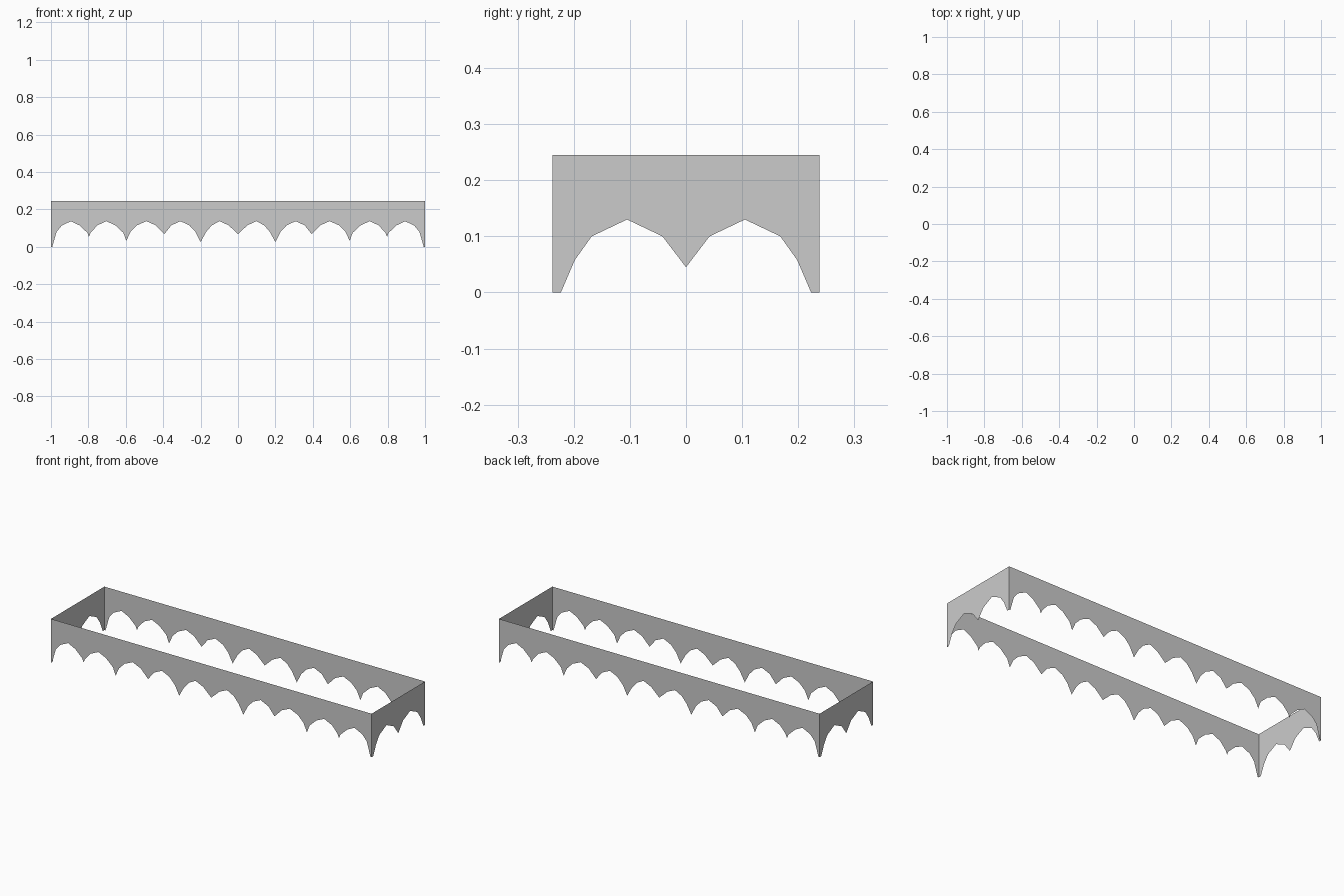
import bpy
import bmesh

if "Cube" in bpy.data.objects:
    bpy.data.objects.remove(bpy.data.objects["Cube"])

TOP, HALF_X, HALF_Y = 0.245, 1.0, 0.238

# Left half of each scalloped lower edge: (distance along wall, height)
LONG_EDGE = [(-1, 0), (-.993, 0), (-.97, .08), (-.943, .113), (-.893, .137), (-.848, .115),
             (-.805, .075), (-.797, .053), (-.788, .075), (-.752, .115), (-.704, .137),
             (-.656, .115), (-.613, .075), (-.597, .032), (-.575, .08), (-.54, .115),
             (-.49, .137), (-.44, .115), (-.394, .068), (-.356, .115), (-.308, .137),
             (-.26, .115), (-.228, .08), (-.2, .026), (-.17, .08), (-.14, .115),
             (-.098, .137), (-.05, .115), (0, .068)]
END_EDGE = [(-.238, 0), (-.223, 0), (-.198, .058), (-.168, .1), (-.105, .13),
            (-.042, .1), (0, .045)]


def scalloped_wall(name, half_edge, place):
    """Thin wall filled from a mirrored lower edge up to the straight top."""
    edge = half_edge + [(-t, z) for t, z in reversed(half_edge[:-1])]
    bm = bmesh.new()
    low = [bm.verts.new(place(t, z)) for t, z in edge]
    high = [bm.verts.new(place(t, TOP)) for t, z in edge]
    for i in range(len(edge) - 1):
        bm.faces.new((low[i], low[i + 1], high[i + 1], high[i]))
    mesh = bpy.data.meshes.new(name)
    bm.to_mesh(mesh)
    bm.free()
    obj = bpy.data.objects.new(name, mesh)
    bpy.context.collection.objects.link(obj)


# Four walls, each facing outward
scalloped_wall("front_valance", LONG_EDGE, lambda t, z: (t, -HALF_Y, z))
scalloped_wall("back_valance", LONG_EDGE, lambda t, z: (-t, HALF_Y, z))
scalloped_wall("right_valance", END_EDGE, lambda t, z: (HALF_X, t, z))
scalloped_wall("left_valance", END_EDGE, lambda t, z: (-HALF_X, -t, z))
